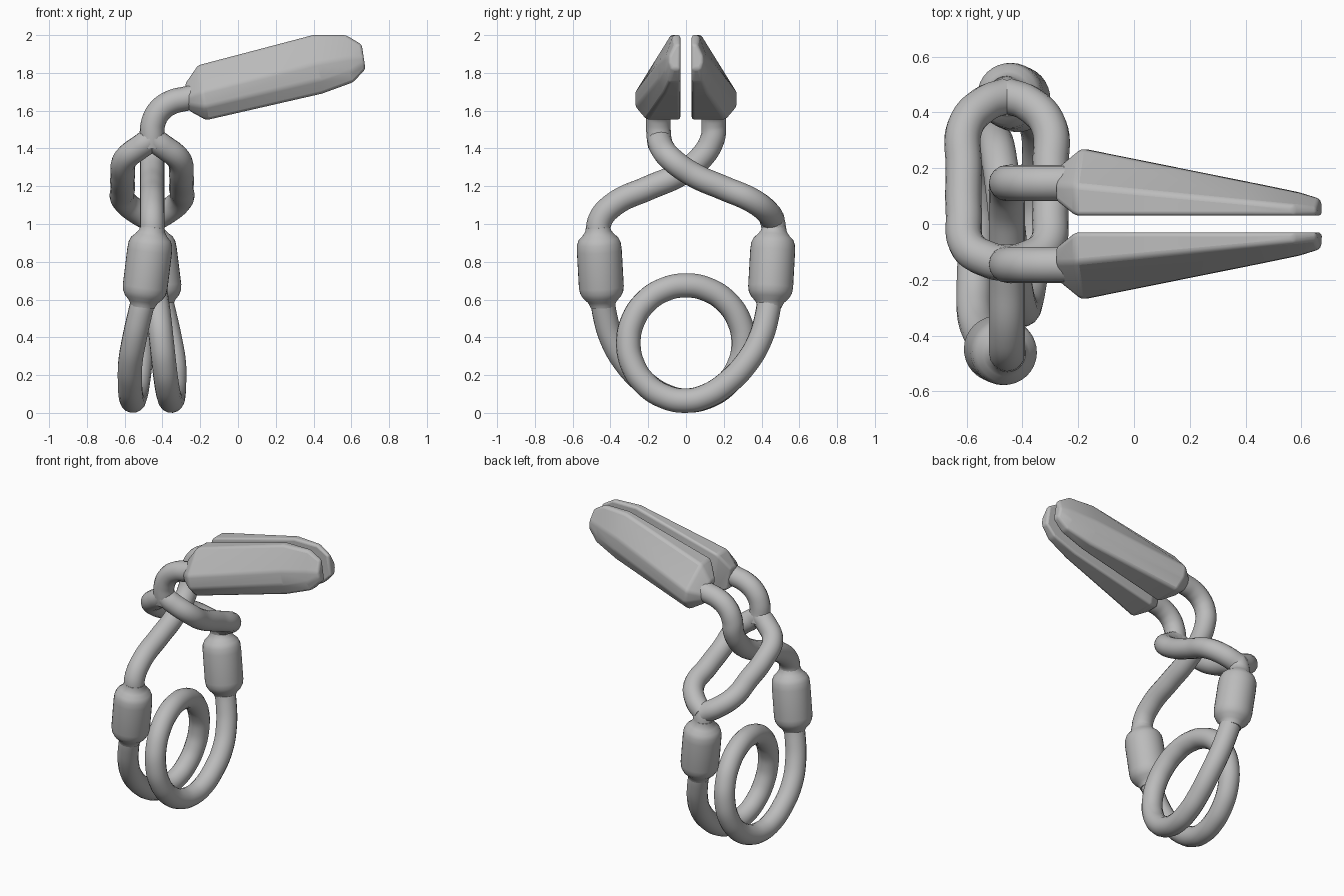
import bpy, bmesh, math
from mathutils import Vector

cube = bpy.data.objects.get("Cube")
if cube:
    bpy.data.objects.remove(cube)

CX = -0.455      # axis of the arms
ROD = 0.065      # rod radius

grey = bpy.data.materials.new("plain grey")
grey.use_nodes = True
colour = (0.5, 0.5, 0.5, 1)
grey.diffuse_color = colour
grey.node_tree.nodes["Principled BSDF"].inputs["Base Color"].default_value = colour


def finish(obj, angle):
    bpy.ops.object.select_all(action='DESELECT')
    obj.select_set(True)
    bpy.context.view_layer.objects.active = obj
    if obj.type == 'CURVE':
        bpy.ops.object.convert(target='MESH')
    bpy.ops.object.shade_smooth_by_angle(angle=math.radians(angle))
    return obj


def half_turn(p):
    """Opposite point, half a turn about the vertical axis of the arms."""
    return (2 * CX - p[0], -p[1], p[2])


def rod(name, points):
    curve = bpy.data.curves.new(name, 'CURVE')
    curve.dimensions = '3D'
    curve.bevel_depth = ROD
    curve.bevel_resolution = 6
    curve.resolution_u = 8
    curve.use_fill_caps = True
    spline = curve.splines.new('BEZIER')
    spline.bezier_points.add(len(points) - 1)
    for bp, p in zip(spline.bezier_points, points):
        bp.co = p
        bp.handle_left_type = bp.handle_right_type = 'AUTO'
    curve.materials.append(grey)
    obj = bpy.data.objects.new(name, curve)
    bpy.context.collection.objects.link(obj)
    return finish(obj, 60)


def loft(name, rings, bevel=0):
    """Skin a list of equal-length point rings and close both ends."""
    bm = bmesh.new()
    loops = [[bm.verts.new(p) for p in ring] for ring in rings]
    n = len(loops[0])
    for a, b in zip(loops, loops[1:]):
        for i in range(n):
            j = (i + 1) % n
            bm.faces.new((a[i], a[j], b[j], b[i]))
    bm.faces.new(loops[0])
    bm.faces.new(loops[-1])
    bmesh.ops.recalc_face_normals(bm, faces=bm.faces)
    mesh = bpy.data.meshes.new(name)
    bm.to_mesh(mesh)
    bm.free()
    mesh.materials.append(grey)
    obj = bpy.data.objects.new(name, mesh)
    bpy.context.collection.objects.link(obj)
    if bevel:
        mod = obj.modifiers.new("rounded edges", 'BEVEL')
        mod.width = bevel
        mod.segments = 4
        mod.limit_method = 'ANGLE'
        mod.angle_limit = math.radians(20)
    return finish(obj, 40)


# Jaws: tapered wedges with a flat inner face
# x, bottom, top, inner y, outer y
jaw_sections = [
    (-0.27, 1.60, 1.74, 0.085, 0.205),
    (-0.19, 1.55, 1.84, 0.03, 0.27),
    (0.42, 1.69, 2.0, 0.03, 0.147),
    (0.59, 1.75, 2.0, 0.03, 0.112),
    (0.665, 1.82, 1.95, 0.03, 0.09),
]


def jaw(name, side):
    rings = []
    for x, lo, hi, yi, yo in jaw_sections:
        h, w = hi - lo, yo - yi
        outline = [(yi, lo), (yi + 0.75 * w, lo), (yo, lo + 0.24 * h),
                   (yo, lo + 0.52 * h), (yi + 0.45 * w, hi), (yi, hi)]
        rings.append([(x - 0.15 * (z - (lo + hi) / 2), side * y, z) for y, z in outline])
    loft(name, rings, 0.024)


# Sleeves: turned barrels on the lower ends of the arms
sleeve_profile = [(0, 0.064), (0.05, 0.068), (0.1, 0.083), (0.15, 0.105), (0.21, 0.116),
                  (0.3, 0.119), (0.75, 0.119), (0.82, 0.114), (0.88, 0.1),
                  (0.93, 0.078), (0.97, 0.068), (1, 0.064)]


def sleeve(name, top, bottom):
    top, bottom = Vector(top), Vector(bottom)
    axis = bottom - top
    turn = axis.to_track_quat('Z', 'Y')
    rings = []
    for t, r in sleeve_profile:
        rings.append([top + axis * t + turn @ Vector((r * math.cos(a), r * math.sin(a), 0))
                      for a in (math.tau * i / 32 for i in range(32))])
    loft(name, rings)


# Neck from jaw to arm
neck = [(-0.2, 1.685), (-0.27, 1.665), (-0.35, 1.645), (-0.415, 1.6), (-0.45, 1.53)]

for label, side in (("front", -1), ("back", 1)):
    jaw(label + "_jaw", side)

# Single arm: back jaw crossing to the front sleeve
arm = [(x, 0.147, z) for x, z in neck]
arm += [(CX, y, z) for y, z in [(0.14, 1.45), (0.07, 1.34), (-0.04, 1.26), (-0.2, 1.19),
                                (-0.38, 1.105), (-0.455, 1.02), (-0.465, 0.93)]]
rod("single_arm", arm)

# Split arm: front jaw crossing around the single arm to the back sleeve
rod("split_arm_neck", [(x, -0.147, z) for x, z in neck] + [(CX, -0.142, 1.45), (CX, -0.135, 1.41)])
branch = [(0, -0.142, 1.45), (0.06, -0.13, 1.41), (0.14, -0.08, 1.345), (0.155, 0.04, 1.26),
          (0.155, 0.2, 1.19), (0.15, 0.35, 1.125), (0.08, 0.43, 1.065), (0, 0.46, 1.02)]
for label, side in (("left", 1), ("right", -1)):
    rod("split_arm_" + label, [(CX + side * dx, y, z) for dx, y, z in branch])
rod("split_arm_foot", [(CX, 0.45, 1.04), (CX, 0.463, 0.99), (CX, 0.465, 0.92)])

# Sleeves
top, bottom = (-0.452, -0.466, 0.985), (-0.505, -0.442, 0.56)
sleeve("front_sleeve", top, bottom)
sleeve("back_sleeve", half_turn(top), half_turn(bottom))

# Spring: one full coil with a leg rising to each sleeve
leg = [(-0.49, -0.446, 0.64), (-0.52, -0.43, 0.52), (-0.55, -0.39, 0.385),
       (-0.57, -0.32, 0.265), (-0.572, -0.22, 0.16), (-0.567, -0.11, 0.09)]
coil = []
for i in range(17):
    t = math.tau * i / 16
    coil.append((CX + 0.205 * (i / 16 - 0.5), 0.305 * math.sin(t), 0.37 - 0.305 * math.cos(t)))
rod("spring_coil", leg + coil + [half_turn(p) for p in reversed(leg)])
